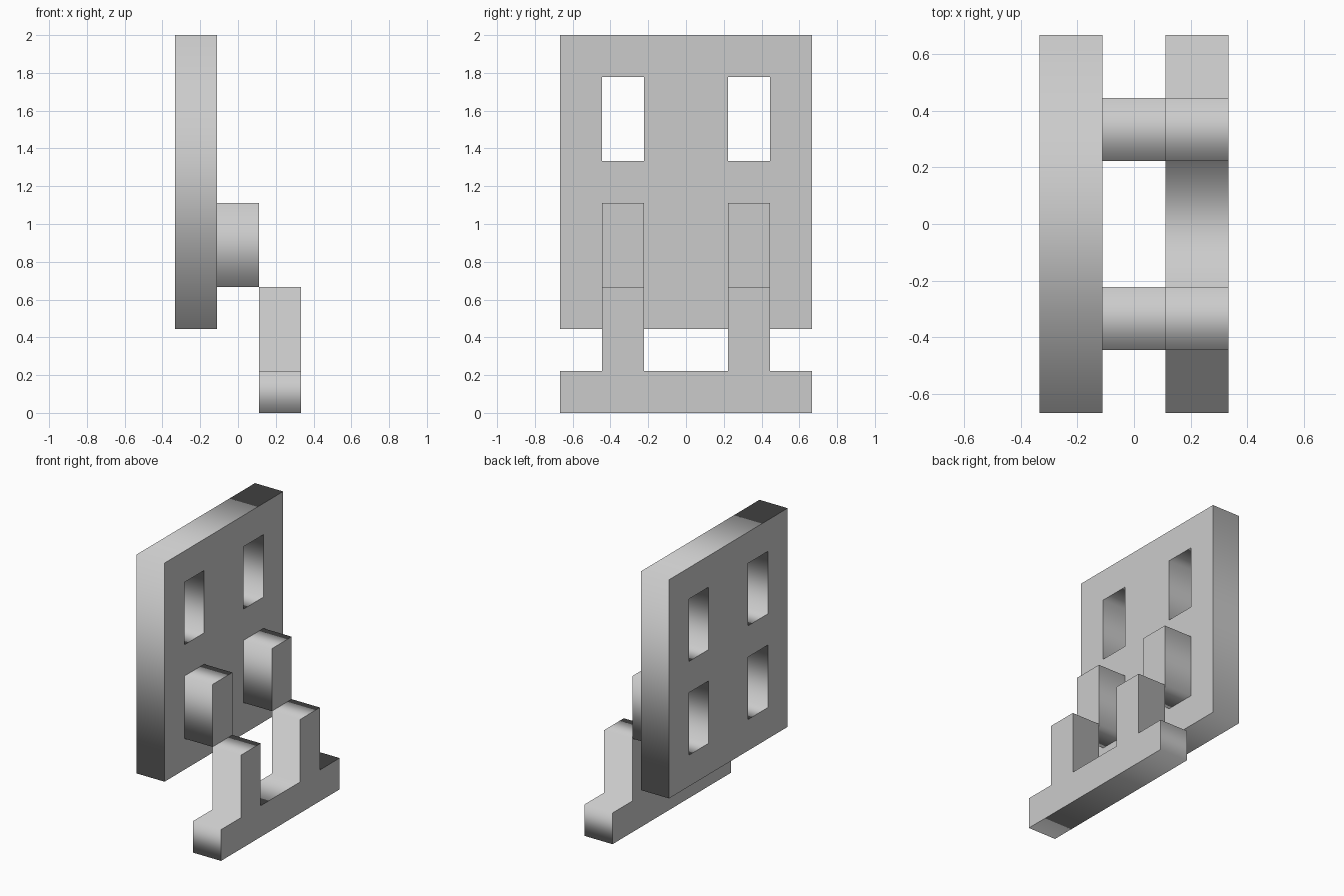
import bpy
from math import pi

if "Cube" in bpy.data.objects:
    bpy.data.objects.remove(bpy.data.objects["Cube"])

U = 2 / 9  # grid unit of the model


def rect(y0, y1, z0, z1):
    return [(y0, z0), (y1, z0), (y1, z1), (y0, z1)]


def slab(name, x_mid, outlines):
    """Extrude y-z outlines (first is the outside, the rest are holes) one unit along x."""
    curve = bpy.data.curves.new(name, 'CURVE')
    curve.dimensions = '2D'
    curve.fill_mode = 'BOTH'
    curve.extrude = U / 2
    for pts in outlines:
        spline = curve.splines.new('POLY')
        spline.points.add(len(pts) - 1)
        for p, (y, z) in zip(spline.points, pts):
            p.co = (y * U, z * U, 0, 1)
        spline.use_cyclic_u = True
    obj = bpy.data.objects.new(name, curve)
    bpy.context.collection.objects.link(obj)
    obj.rotation_euler = (pi / 2, 0, pi / 2)
    obj.location.x = x_mid * U
    bpy.ops.object.select_all(action='DESELECT')
    obj.select_set(True)
    bpy.context.view_layer.objects.active = obj
    bpy.ops.object.convert(target='MESH')
    return bpy.context.object


# Tall panel with four window openings
windows = [rect(y, y + 1, z, z + 2) for y in (-2, 1) for z in (3, 6)]
slab("panel", -1, [rect(-3, 3, 2, 9)] + windows)

# Blocks standing in front of the lower openings
for side, y in (("left", -2), ("right", 1)):
    slab(f"block_{side}", 0, [rect(y, y + 1, 3, 5)])

# Low base bar with two upright posts
base = [(-3, 0), (3, 0), (3, 1), (2, 1), (2, 3), (1, 3), (1, 1),
        (-1, 1), (-1, 3), (-2, 3), (-2, 1), (-3, 1)]
slab("base_with_posts", 1, [base])
